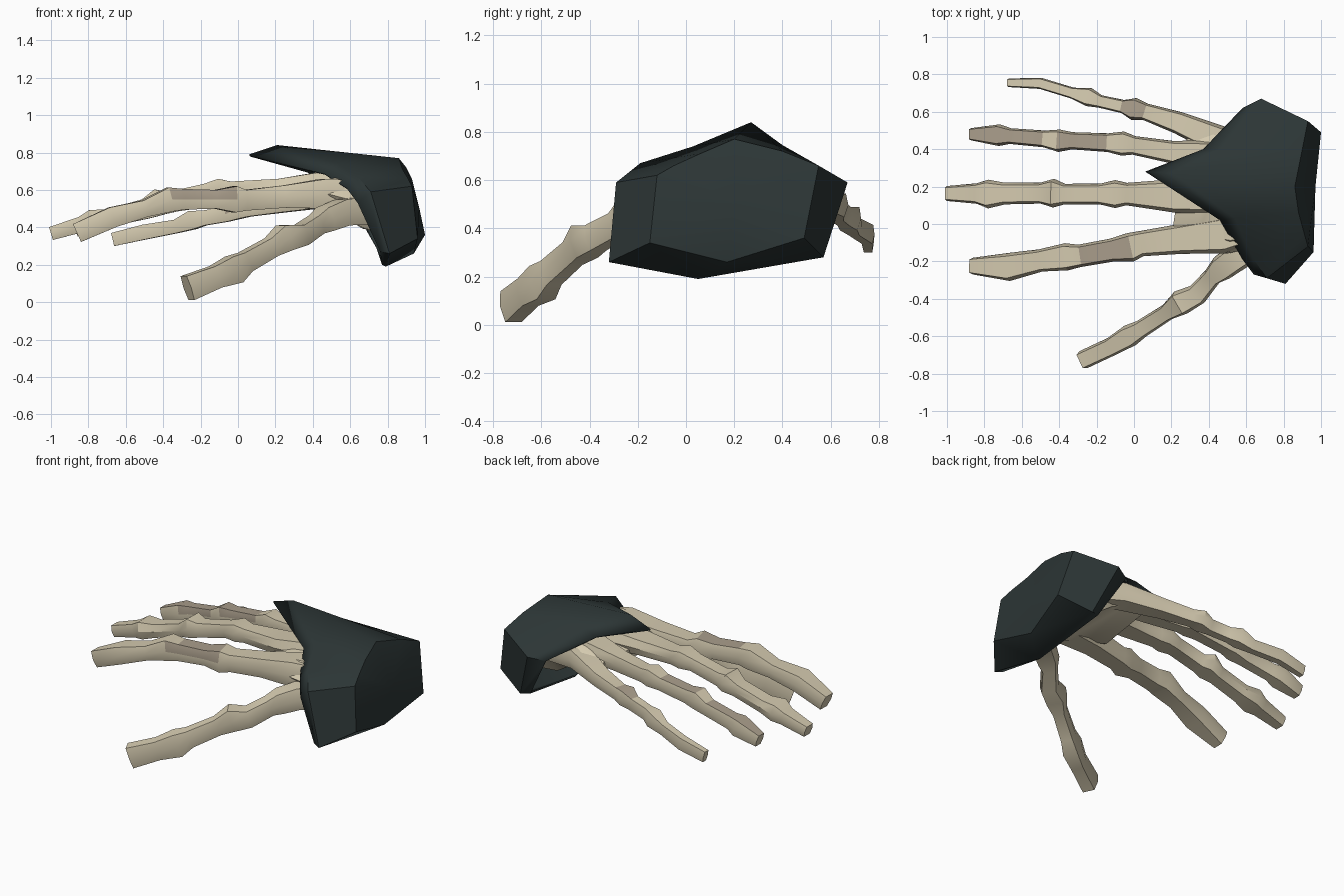
import bpy
import math
from mathutils import Vector


def material(name, rgb):
    m = bpy.data.materials.new(name)
    m.diffuse_color = (*rgb, 1)
    return m


BONE = material("bone", (0.66, 0.59, 0.43))
STAINED = material("stained bone", (0.40, 0.34, 0.26))
CLOTH = material("dark cloth", (0.025, 0.036, 0.036))


def make(name, verts, faces, mats, angle=35):
    me = bpy.data.meshes.new(name)
    me.from_pydata([tuple(v) for v in verts], [], faces)
    for m in mats:
        me.materials.append(m)
    ob = bpy.data.objects.new(name, me)
    bpy.context.collection.objects.link(ob)
    bpy.ops.object.select_all(action='DESELECT')
    ob.select_set(True)
    bpy.context.view_layer.objects.active = ob
    bpy.ops.object.mode_set(mode='EDIT')
    bpy.ops.mesh.select_all(action='SELECT')
    bpy.ops.mesh.normals_make_consistent(inside=False)
    bpy.ops.object.mode_set(mode='OBJECT')
    bpy.ops.object.shade_smooth_by_angle(angle=math.radians(angle))
    return ob


# six-sided bone cross-section, as (side, up) factors
SECTION = [(0.78, 1), (-0.78, 1), (-1, 0), (-0.75, -1), (0.75, -1), (1, 0)]


def bone(name, stations, stained=()):
    """Loft stations (x, y, z, half width, half height); stained lists (segment, side)."""
    pts = [Vector(s[:3]) for s in stations]
    n = len(SECTION)
    verts, faces = [], []
    for i, s in enumerate(stations):
        t = (pts[min(i + 1, len(pts) - 1)] - pts[max(i - 1, 0)]).normalized()
        side = t.cross(Vector((0, 0, 1))).normalized()
        up = side.cross(t)
        verts += [pts[i] + side * a * s[3] + up * b * s[4] for a, b in SECTION]
    for i in range(len(stations) - 1):
        for k in range(n):
            a, b = i * n + k, i * n + (k + 1) % n
            faces.append((a, b, b + n, a + n))
    faces += [tuple(range(n)), tuple(range(len(verts) - n, len(verts)))]
    ob = make(name, verts, faces, [BONE, STAINED])
    for i, k in stained:
        ob.data.polygons[i * n + k].material_index = 1
    return ob


# fingers, each from the tip to the wrist with swollen joints
bone("index_finger", [
    (-0.86, -0.225, 0.37, 0.045, 0.052), (-0.67, -0.23, 0.455, 0.075, 0.055),
    (-0.50, -0.195, 0.50, 0.06, 0.045), (-0.36, -0.175, 0.55, 0.073, 0.065),
    (-0.29, -0.17, 0.55, 0.06, 0.055), (-0.12, -0.14, 0.55, 0.062, 0.05),
    (-0.02, -0.125, 0.55, 0.078, 0.07), (0.04, -0.105, 0.545, 0.068, 0.055),
    (0.25, -0.08, 0.565, 0.08, 0.06), (0.46, -0.06, 0.58, 0.10, 0.08),
    (0.80, 0.06, 0.54, 0.11, 0.09)],
    [(4, 0), (4, 5), (5, 0), (5, 5), (3, 5)])
bone("middle_finger", [
    (-1.0, 0.163, 0.367, 0.04, 0.036), (-0.84, 0.163, 0.415, 0.055, 0.042),
    (-0.78, 0.16, 0.44, 0.077, 0.055), (-0.69, 0.163, 0.455, 0.058, 0.042),
    (-0.50, 0.165, 0.51, 0.056, 0.042), (-0.43, 0.165, 0.545, 0.077, 0.06),
    (-0.37, 0.16, 0.545, 0.055, 0.045), (-0.18, 0.16, 0.59, 0.056, 0.042),
    (-0.10, 0.16, 0.605, 0.075, 0.055), (-0.04, 0.16, 0.60, 0.06, 0.045),
    (0.22, 0.15, 0.61, 0.09, 0.05), (0.46, 0.17, 0.63, 0.12, 0.07),
    (0.80, 0.20, 0.59, 0.11, 0.08)])
bone("ring_finger", [
    (-0.87, 0.48, 0.39, 0.033, 0.04), (-0.72, 0.475, 0.44, 0.058, 0.055),
    (-0.66, 0.47, 0.455, 0.042, 0.045), (-0.48, 0.455, 0.49, 0.045, 0.042),
    (-0.40, 0.445, 0.525, 0.06, 0.055), (-0.33, 0.445, 0.53, 0.046, 0.045),
    (-0.14, 0.435, 0.555, 0.05, 0.042), (-0.06, 0.43, 0.575, 0.065, 0.055),
    (0.0, 0.42, 0.57, 0.05, 0.045), (0.20, 0.385, 0.58, 0.06, 0.05),
    (0.46, 0.35, 0.61, 0.10, 0.06), (0.80, 0.28, 0.57, 0.10, 0.08)],
    [(0, 0), (1, 0), (2, 0), (1, 5), (2, 5), (4, 0), (5, 0), (4, 5), (5, 5)])
bone("little_finger", [
    (-0.67, 0.755, 0.335, 0.023, 0.036), (-0.50, 0.752, 0.375, 0.03, 0.04),
    (-0.33, 0.70, 0.405, 0.03, 0.036), (-0.24, 0.678, 0.44, 0.05, 0.05),
    (-0.18, 0.655, 0.45, 0.034, 0.04), (-0.06, 0.628, 0.47, 0.036, 0.04),
    (0.0, 0.615, 0.495, 0.06, 0.05), (0.06, 0.60, 0.50, 0.045, 0.042),
    (0.24, 0.54, 0.525, 0.06, 0.045), (0.46, 0.445, 0.565, 0.08, 0.06),
    (0.80, 0.34, 0.54, 0.09, 0.08)],
    [(5, 0), (6, 0), (5, 5), (6, 5)])
bone("thumb", [
    (-0.27, -0.725, 0.075, 0.05, 0.068), (-0.12, -0.655, 0.135, 0.05, 0.06),
    (-0.02, -0.595, 0.175, 0.06, 0.075), (0.04, -0.56, 0.215, 0.048, 0.055),
    (0.18, -0.47, 0.295, 0.045, 0.052), (0.25, -0.42, 0.345, 0.068, 0.07),
    (0.34, -0.375, 0.36, 0.058, 0.055), (0.42, -0.28, 0.415, 0.05, 0.052),
    (0.47, -0.235, 0.445, 0.07, 0.065), (0.56, -0.17, 0.48, 0.075, 0.07),
    (0.80, -0.02, 0.50, 0.08, 0.08)])

# palm web joining the finger roots
bone("palm", [
    (0.25, 0.215, 0.555, 0.27, 0.035), (0.38, 0.195, 0.58, 0.33, 0.06),
    (0.52, 0.17, 0.575, 0.33, 0.09), (0.70, 0.17, 0.52, 0.28, 0.13),
    (0.85, 0.18, 0.50, 0.22, 0.14)])

# cuff: pointed lip, outer edge of the lip band, and end ring
lip = [(0.06, 0.28, 0.79), (0.37, 0.40, 0.70), (0.58, 0.62, 0.57),
       (0.74, 0.55, 0.29), (0.77, 0.05, 0.20), (0.76, -0.30, 0.27),
       (0.64, -0.27, 0.53), (0.58, -0.19, 0.61), (0.46, 0.02, 0.69)]
band = [(0.21, 0.27, 0.84), (0.47, 0.40, 0.745), (0.68, 0.67, 0.59),
        (0.80, 0.57, 0.28), (0.79, 0.05, 0.19), (0.81, -0.32, 0.26),
        (0.71, -0.29, 0.59), (0.64, -0.19, 0.67), (0.54, 0.03, 0.74)]
end = [(0.86, 0.20, 0.77), (0.90, 0.40, 0.72), (0.93, 0.55, 0.66),
       (1.0, 0.49, 0.36), (0.94, 0.17, 0.26), (0.96, -0.15, 0.34),
       (0.93, -0.12, 0.62), (0.91, -0.05, 0.66), (0.88, 0.06, 0.71)]
n = len(lip)
cuff_faces = []
for r in range(2):
    for k in range(n):
        a, b = r * n + k, r * n + (k + 1) % n
        cuff_faces.append((a, b, b + n, a + n))
cuff_faces += [(2 * n + k, 2 * n + (k + 1) % n, 3 * n) for k in range(n)]
cuff = make("cuff", lip + band + end + [(0.97, 0.2, 0.5)], cuff_faces, [CLOTH], 45)
wall = cuff.modifiers.new("wall", 'SOLIDIFY')
wall.thickness = 0.012
wall.offset = -1
